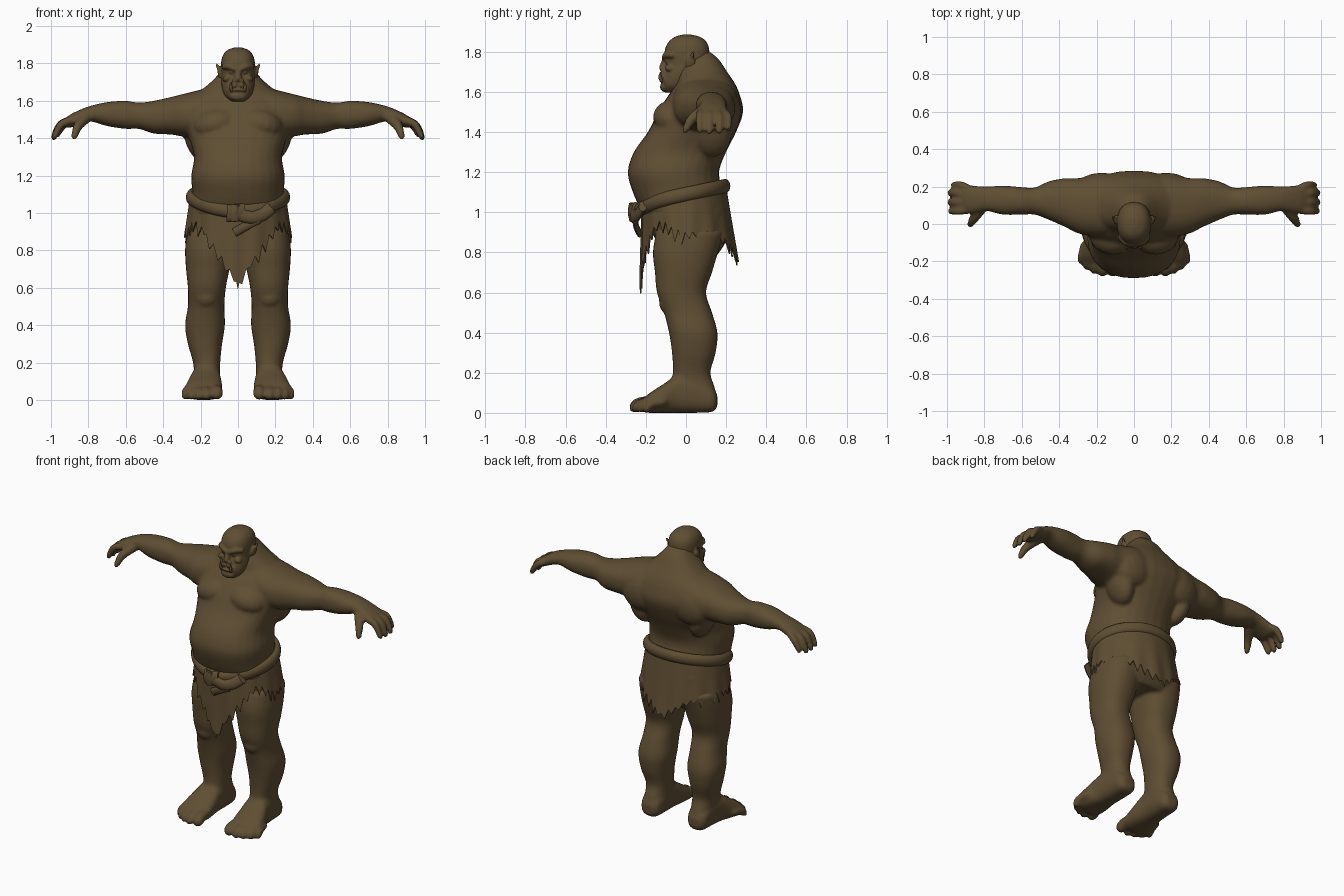
import bpy, bmesh, math, random
from mathutils import Vector

random.seed(4)
brown = bpy.data.materials.new("earth_brown")
brown.diffuse_color = (0.115, 0.076, 0.033, 1)


def spline(rows, steps=4):
    """Catmull-Rom interpolation of rows of numbers."""
    out = []
    for i in range(len(rows) - 1):
        p = [rows[max(0, min(len(rows) - 1, i + k))] for k in (-1, 0, 1, 2)]
        for s in range(steps):
            t = s / steps
            out.append([0.5 * (2 * b + (c - a) * t + (2 * a - 5 * b + 4 * c - d) * t * t
                               + (3 * b - a - 3 * c + d) * t ** 3) for a, b, c, d in zip(*p)])
    return out + [list(rows[-1])]


def skin(bm, rings, closed=False):
    """Join rings of points into a tube, capped unless closed on itself."""
    rings = [[bm.verts.new(p) for p in ring] for ring in rings]
    n = len(rings[0])
    for r, q in zip(rings, rings[1:] + (rings[:1] if closed else [])):
        for k in range(n):
            bm.faces.new((r[k], r[(k + 1) % n], q[(k + 1) % n], q[k]))
    if not closed:
        bm.faces.new(rings[0][::-1])
        bm.faces.new(rings[-1])


def loft(bm, axis, rows, side=1, n=28, power=2.3):
    """Closed rounded tube; row = position on axis, then min/max of the two other axes."""
    i, j = [i for i in range(3) if i != axis]
    rings = []
    for t, a0, a1, b0, b1 in spline(rows):
        ring = []
        for k in range(n):
            c, s = math.cos(2 * math.pi * k / n), math.sin(2 * math.pi * k / n)
            p = [0, 0, 0]
            p[axis] = t
            p[i] = (a0 + a1) / 2 + (a1 - a0) / 2 * math.copysign(abs(c) ** (2 / power), c)
            p[j] = (b0 + b1) / 2 + (b1 - b0) / 2 * math.copysign(abs(s) ** (2 / power), s)
            p[0] *= side
            ring.append(p)
        rings.append(ring)
    skin(bm, rings)


def ball(bm, c, r, side=1, tilt=0):
    """Ellipsoid, optionally tilted about the y axis."""
    rings, ct, st = [], math.cos(tilt), math.sin(tilt)
    for e in [0.1 + (math.pi - 0.2) * j / 9 for j in range(10)]:
        ring = []
        for a in [2 * math.pi * k / 16 for k in range(16)]:
            x, y, z = r[0] * math.sin(e) * math.cos(a), r[1] * math.sin(e) * math.sin(a), r[2] * math.cos(e)
            ring.append((side * (c[0] + x * ct + z * st), c[1] + y, c[2] - x * st + z * ct))
        rings.append(ring)
    skin(bm, rings)


def limb(bm, pts, side=1):
    """Round-ended tube along points (x, y, z, radius)."""
    path = [(Vector((x * side, y, z)), r) for x, y, z, r in spline(pts)]
    first, last = path[0], path[-1]
    d0 = (first[0] - path[1][0]).normalized()
    d1 = (last[0] - path[-2][0]).normalized()
    ends = [(0.55, 0.83), (0.87, 0.5), (0.98, 0.2)]
    path = ([(first[0] + d0 * first[1] * h, first[1] * w) for h, w in reversed(ends)] + path
            + [(last[0] + d1 * last[1] * h, last[1] * w) for h, w in ends])
    rings = []
    for i, (p, r) in enumerate(path):
        t = (path[min(i + 1, len(path) - 1)][0] - path[max(i - 1, 0)][0]).normalized()
        u = t.cross(Vector((0.3, 0.5, 0.1)).normalized()).normalized()
        v = t.cross(u)
        rings.append([p + (u * math.cos(a) + v * math.sin(a)) * r
                      for a in [2 * math.pi * k / 12 for k in range(12)]])
    skin(bm, rings)


def finish(bm, name, voxel=0, smooth=3, solid=0):
    bmesh.ops.recalc_face_normals(bm, faces=bm.faces)
    me = bpy.data.meshes.new(name)
    bm.to_mesh(me)
    bm.free()
    ob = bpy.data.objects.new(name, me)
    bpy.context.collection.objects.link(ob)
    if voxel:
        m = ob.modifiers.new("fuse", 'REMESH')
        m.mode, m.voxel_size = 'VOXEL', voxel
        m = ob.modifiers.new("soften", 'SMOOTH')
        m.factor, m.iterations = 0.5, smooth
    if solid:
        ob.modifiers.new("thickness", 'SOLIDIFY').thickness = solid
    if voxel or solid:
        me = bpy.data.meshes.new_from_object(ob.evaluated_get(bpy.context.evaluated_depsgraph_get()))
        ob.modifiers.clear()
        ob.data = me
    me.materials.clear()
    me.materials.append(brown)
    me.shade_smooth()
    me.set_sharp_from_angle(angle=math.radians(50))


# body: torso and neck
bm = bmesh.new()
loft(bm, 2, [(z, -w, w, f, b) for z, w, f, b in [
    (0.78, 0.20, -0.10, 0.15), (0.86, 0.26, -0.15, 0.20), (1.0, 0.255, -0.22, 0.215),
    (1.1, 0.245, -0.265, 0.185), (1.2, 0.25, -0.29, 0.165), (1.3, 0.235, -0.26, 0.20),
    (1.4, 0.26, -0.19, 0.25), (1.5, 0.29, -0.14, 0.285), (1.58, 0.29, -0.09, 0.27),
    (1.64, 0.22, -0.05, 0.245), (1.7, 0.145, -0.04, 0.205), (1.76, 0.09, -0.02, 0.165),
    (1.8, 0.06, 0, 0.12)]])
for s in (1, -1):
    # chest, shoulder blade and side muscles
    ball(bm, (0.115, -0.06, 1.475), (0.125, 0.105, 0.085), s, 0.2)
    ball(bm, (0.17, 0.20, 1.50), (0.14, 0.075, 0.12), s, 0.3)
    ball(bm, (0.22, 0.13, 1.40), (0.065, 0.10, 0.13), s, 0.3)
    # arm
    loft(bm, 0, [(0.12, -0.06, 0.25, 1.42, 1.68), (0.2, -0.07, 0.26, 1.40, 1.66),
                 (0.3, -0.05, 0.245, 1.41, 1.635), (0.36, -0.02, 0.245, 1.42, 1.62),
                 (0.45, 0.02, 0.23, 1.425, 1.60), (0.53, 0.05, 0.195, 1.45, 1.59),
                 (0.6, 0.05, 0.197, 1.45, 1.60), (0.7, 0.05, 0.205, 1.465, 1.593),
                 (0.79, 0.07, 0.20, 1.49, 1.573), (0.85, 0.06, 0.205, 1.475, 1.55),
                 (0.90, 0.055, 0.21, 1.455, 1.525), (0.925, 0.075, 0.20, 1.46, 1.505)], s)
    # fingers and thumb
    for x, y0, y1, z in [(0.965, 0.19, 0.21, 1.42), (0.985, 0.155, 0.166, 1.405),
                         (0.985, 0.115, 0.117, 1.402), (0.98, 0.075, 0.068, 1.41)]:
        limb(bm, [(0.89, y0, 1.495, 0.023), (x - 0.035, y1, 1.475, 0.021), (x, y1, z, 0.017)], s)
    limb(bm, [(0.81, 0.09, 1.51, 0.03), (0.855, 0.03, 1.465, 0.026), (0.875, -0.003, 1.41, 0.018)], s)
    # leg and knee
    loft(bm, 2, [(0.04, 0.11, 0.23, -0.03, 0.145), (0.12, 0.098, 0.235, -0.08, 0.145),
                 (0.2, 0.095, 0.24, -0.065, 0.122), (0.3, 0.085, 0.268, -0.07, 0.148),
                 (0.4, 0.07, 0.283, -0.085, 0.157), (0.5, 0.073, 0.268, -0.11, 0.13),
                 (0.6, 0.065, 0.268, -0.145, 0.10), (0.7, 0.045, 0.278, -0.155, 0.13),
                 (0.8, 0.025, 0.283, -0.165, 0.16), (0.9, 0.0, 0.275, -0.15, 0.19)], s)
    ball(bm, (0.17, -0.10, 0.55), (0.055, 0.035, 0.05), s)
    # foot and toes
    loft(bm, 1, [(0.156, 0.135, 0.20, 0.03, 0.09), (0.13, 0.105, 0.23, 0.005, 0.13),
                 (0.05, 0.095, 0.24, 0.0, 0.19), (-0.04, 0.092, 0.25, 0.0, 0.19),
                 (-0.11, 0.085, 0.272, 0.0, 0.145), (-0.18, 0.085, 0.285, 0.0, 0.10),
                 (-0.22, 0.10, 0.265, 0.005, 0.065)], s, power=2.6)
    for x, y, r in [(0.113, -0.25, 0.033), (0.168, -0.258, 0.025), (0.211, -0.246, 0.024),
                    (0.25, -0.225, 0.023), (0.28, -0.195, 0.022)]:
        limb(bm, [(x * 0.9 + 0.015, y + 0.08, 0.055, r), (x, y + 0.02, 0.045, r), (x, y, r, r)], s)
finish(bm, "body", 0.011)

# head: skull, nose, chin, lip, then brows, eyes, cheeks, nostrils, mouth corners and ears
bm = bmesh.new()
loft(bm, 2, [(z, -w, w, f, b) for z, w, f, b in [
    (1.597, 0.035, -0.105, -0.04), (1.63, 0.072, -0.122, 0.04), (1.68, 0.088, -0.117, 0.09),
    (1.735, 0.09, -0.10, 0.11), (1.8, 0.091, -0.107, 0.117), (1.845, 0.08, -0.09, 0.105),
    (1.872, 0.055, -0.06, 0.075), (1.885, 0.02, -0.02, 0.03)]])
limb(bm, [(0, -0.10, 1.775, 0.014), (0, -0.116, 1.72, 0.019)])
ball(bm, (0, -0.108, 1.625), (0.045, 0.022, 0.025))
ball(bm, (0, -0.118, 1.655), (0.042, 0.016, 0.008))
for s in (1, -1):
    limb(bm, [(0.012, -0.108, 1.768, 0.014), (0.045, -0.098, 1.783, 0.017), (0.075, -0.07, 1.782, 0.014)], s)
    ball(bm, (0.036, -0.095, 1.752), (0.014, 0.010, 0.008), s)
    ball(bm, (0.058, -0.08, 1.72), (0.024, 0.025, 0.018), s, 0.4)
    ball(bm, (0.020, -0.116, 1.708), (0.012, 0.013, 0.011), s)
    limb(bm, [(0.015, -0.118, 1.685, 0.012), (0.043, -0.104, 1.67, 0.012), (0.05, -0.095, 1.645, 0.011)], s)
    ball(bm, (0.097, 0.022, 1.745), (0.011, 0.026, 0.036), s, 0.2)
    limb(bm, [(0.095, 0.02, 1.765, 0.014), (0.108, 0.03, 1.782, 0.009), (0.114, 0.037, 1.797, 0.006)], s)
finish(bm, "head", 0.006, 2)

# tusks
bm = bmesh.new()
for s in (1, -1):
    limb(bm, [(0.034, -0.122, 1.655, 0.009), (0.038, -0.13, 1.675, 0.008), (0.036, -0.127, 1.697, 0.003)], s)
finish(bm, "tusks")

# torn skirt: hem height follows the angle away from the front
HEM = [(0, 0.61), (0.2, 0.70), (0.43, 0.80), (0.7, 0.89), (1.0, 0.95), (1.3, 0.90),
       (1.57, 0.88), (2.2, 0.89), (2.7, 0.83), (3.15, 0.75)]


def hem(f):
    for (a, u), (b, v) in zip(HEM, HEM[1:]):
        if f <= b:
            return u + (v - u) * (f - a) / (b - a)
    return HEM[-1][1]


bm = bmesh.new()
N, cols = 240, []
for k in range(N):
    a = 2 * math.pi * k / N
    if k % 6 == 0:
        depth = random.uniform(0.02, 0.075)
    f = abs((a + math.pi / 2 + math.pi) % (2 * math.pi) - math.pi)
    low = 0.595 if f < 0.02 else hem(f) + 0.02 - depth * (1 - abs(k % 6 - 3) / 3)
    top = 1.085 + 0.05 * math.sin(a)
    col = []
    for j in range(9):
        z = top + (low - top) * j / 8
        d = 1.1 - z
        fold = 1 + 0.02 * math.sin(a * 14) * min(1, d * 3)
        ry = 0.21 + 0.16 * d if math.sin(a) > 0 else 0.215 + 0.02 * d
        rx = 0.255 + 0.14 * min(d, 0.25)
        col.append(bm.verts.new((rx * math.cos(a) * fold, ry * math.sin(a) * fold - 0.005, z)))
    cols.append(col)
for k in range(N):
    c, d = cols[k], cols[(k + 1) % N]
    for j in range(8):
        bm.faces.new((c[j], c[j + 1], d[j + 1], d[j]))
finish(bm, "torn_skirt", solid=0.007)


def strap(bm, pts, half_w, half_t, closed=False):
    """Flattened round band along a path; open bands face forward, closed ones outward."""
    rings, n = [], len(pts)
    for i, p in enumerate(pts):
        q = pts[(i + 1) % n] if closed or i < n - 1 else p
        o = pts[i - 1] if closed or i else p
        out = Vector((p[0], p[1], 0)).normalized() if closed else Vector((0, -1, 0))
        up = (Vector(q) - Vector(o)).cross(out).normalized()
        rings.append([Vector(p) + up * half_w * math.cos(a) + out * half_t * math.sin(a)
                      for a in [math.pi * m / 6 for m in range(12)]])
    skin(bm, rings, closed)


# belt wrapped round the hips, dipping at the front
bm = bmesh.new()
path = []
for k in range(64):
    c, s = math.cos(math.pi * k / 32), math.sin(math.pi * k / 32)
    path.append((0.253 * c, -0.02 + 0.215 * s, 1.085 + 0.045 * s - 0.03 * max(0, -s) ** 3))
strap(bm, path, 0.036, 0.026, True)
finish(bm, "belt")

# knot and hanging ends
bm = bmesh.new()
for pts, w, t in [
        ([(-0.06, -0.25, 1.0), (-0.02, -0.268, 1.0), (0.04, -0.25, 1.005)], 0.047, 0.02),
        ([(0.0, -0.258, 0.995), (0.07, -0.258, 0.975), (0.13, -0.24, 0.99), (0.18, -0.215, 1.03)], 0.034, 0.02),
        ([(0.11, -0.25, 0.965), (0.05, -0.25, 0.935), (-0.02, -0.232, 0.895)], 0.024, 0.014),
        ([(-0.015, -0.272, 1.045), (-0.02, -0.278, 1.0), (-0.015, -0.27, 0.955)], 0.022, 0.012)]:
    strap(bm, spline(pts), w, t)
finish(bm, "belt_knot")
